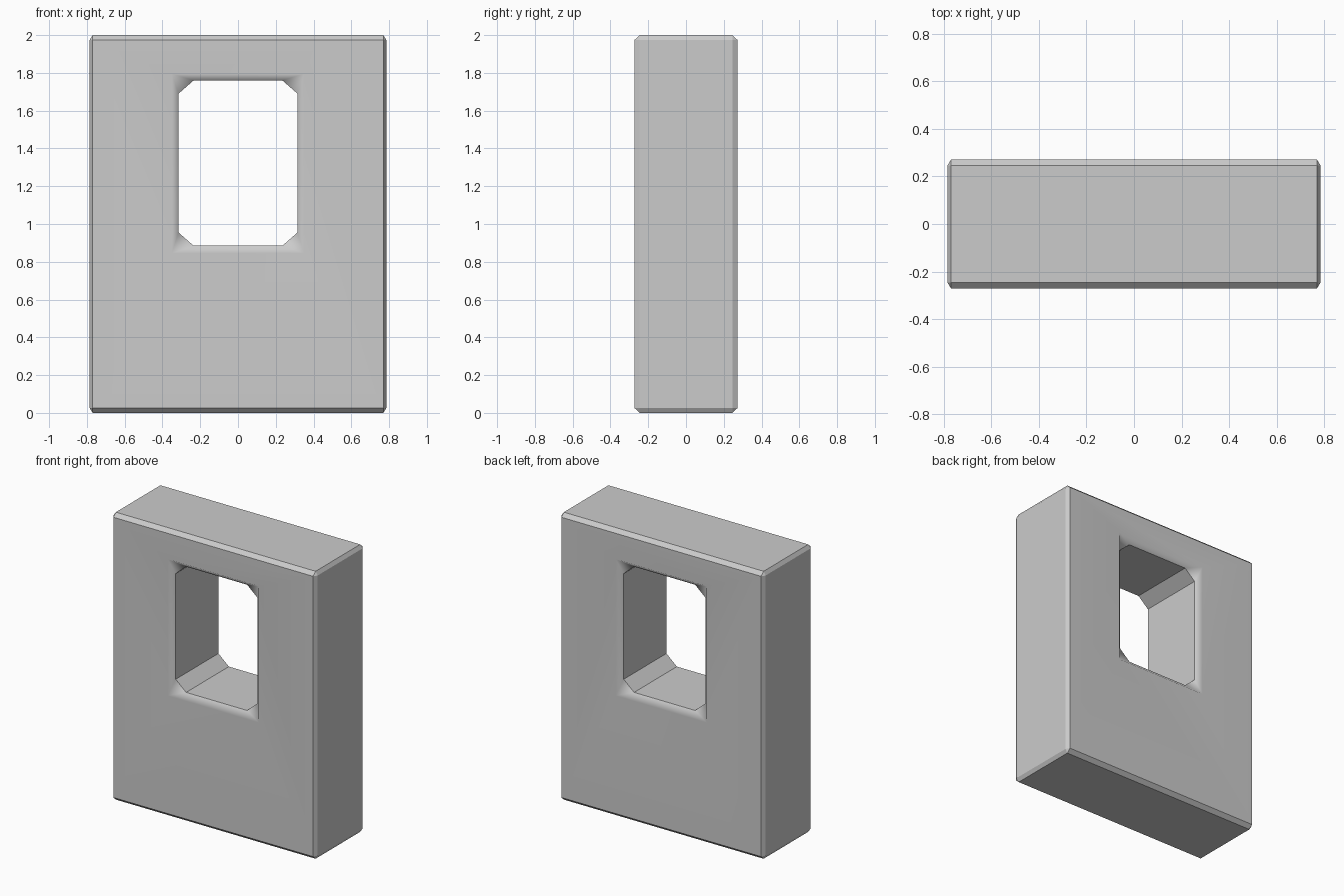
import bpy, bmesh
from mathutils import Vector

if "Cube" in bpy.data.objects:
    bpy.data.objects.remove(bpy.data.objects["Cube"])

W, D, H = 1.57, 0.544, 2.0           # overall size
BX, BY, BZ = 0.016, 0.027, 0.025     # outer chamfer along each axis

bm = bmesh.new()

# Chamfered slab: bevelled evenly, then scaled to its final size
bmesh.ops.create_cube(bm, size=1)
bmesh.ops.scale(bm, vec=(W / BX, D / BY, H / BZ), verts=bm.verts)
bmesh.ops.bevel(bm, geom=bm.edges[:], offset=1, segments=1, profile=0.5, affect='EDGES')
bmesh.ops.scale(bm, vec=(BX, BY, BZ), verts=bm.verts)
bmesh.ops.translate(bm, vec=(0, 0, H / 2), verts=bm.verts)

# Open the front and back so they can be rebuilt around the window
big = [f for f in bm.faces if abs(f.normal.y) > 0.99]
bmesh.ops.delete(bm, geom=big, context='FACES_ONLY')


def loop(points, y):
    return [bm.verts.new((x, y, z)) for x, z in points]


# Window outlines: rim rectangle on the face, clipped-corner opening inside
X, Z0, Z1, CX, CZ = 0.315, 0.885, 1.76, 0.08, 0.07
RX, RZ0, RZ1 = 0.35, 0.845, 1.795
rim = [(-RX, RZ0), (RX, RZ0), (RX, RZ1), (-RX, RZ1)]
opening = [(-X, Z0 + CZ), (-X + CX, Z0), (X - CX, Z0), (X, Z0 + CZ),
           (X, Z1 - CZ), (X - CX, Z1), (-X + CX, Z1), (-X, Z1 - CZ)]
soft = set()
ends = []
for s in (-1, 1):
    # Corners of the face, matched to the rim corners
    face = [v for v in bm.verts if abs(v.co.y - s * D / 2) < 1e-4]
    outer = [min(face, key=lambda v: (v.co - Vector((x * 9, s * D / 2, 1 + (z - 1.32) * 9))).length)
             for x, z in rim]
    r = loop(rim, s * D / 2)
    o = loop(opening, s * 0.235)
    for i in range(4):
        j = (i + 1) % 4
        bm.faces.new((outer[i], outer[j], r[j], r[i]))
        a, b, c = o[2 * i], o[2 * i + 1], o[(2 * i + 2) % 8]
        soft.add(bm.faces.new((r[i], b, a)))
        soft.add(bm.faces.new((r[i], r[j], c, b)))
    ends.append(o)

# Window walls
for i in range(8):
    j = (i + 1) % 8
    bm.faces.new((ends[0][i], ends[0][j], ends[1][j], ends[1][i]))

bmesh.ops.recalc_face_normals(bm, faces=bm.faces)

# Soft shading across the window rim, crisp edges elsewhere
openings = set(ends[0] + ends[1])
for f in bm.faces:
    f.smooth = True
for e in bm.edges:
    on_rim = any(f in soft for f in e.link_faces)
    inner = all(v in openings for v in e.verts)
    e.smooth = (on_rim and not inner) or e.calc_face_angle(0) < 0.35

mesh = bpy.data.meshes.new("window_block")
bm.to_mesh(mesh)
bm.free()
block = bpy.data.objects.new("window_block", mesh)
bpy.context.collection.objects.link(block)
wn = block.modifiers.new("weighted_normals", 'WEIGHTED_NORMAL')
wn.keep_sharp = True
